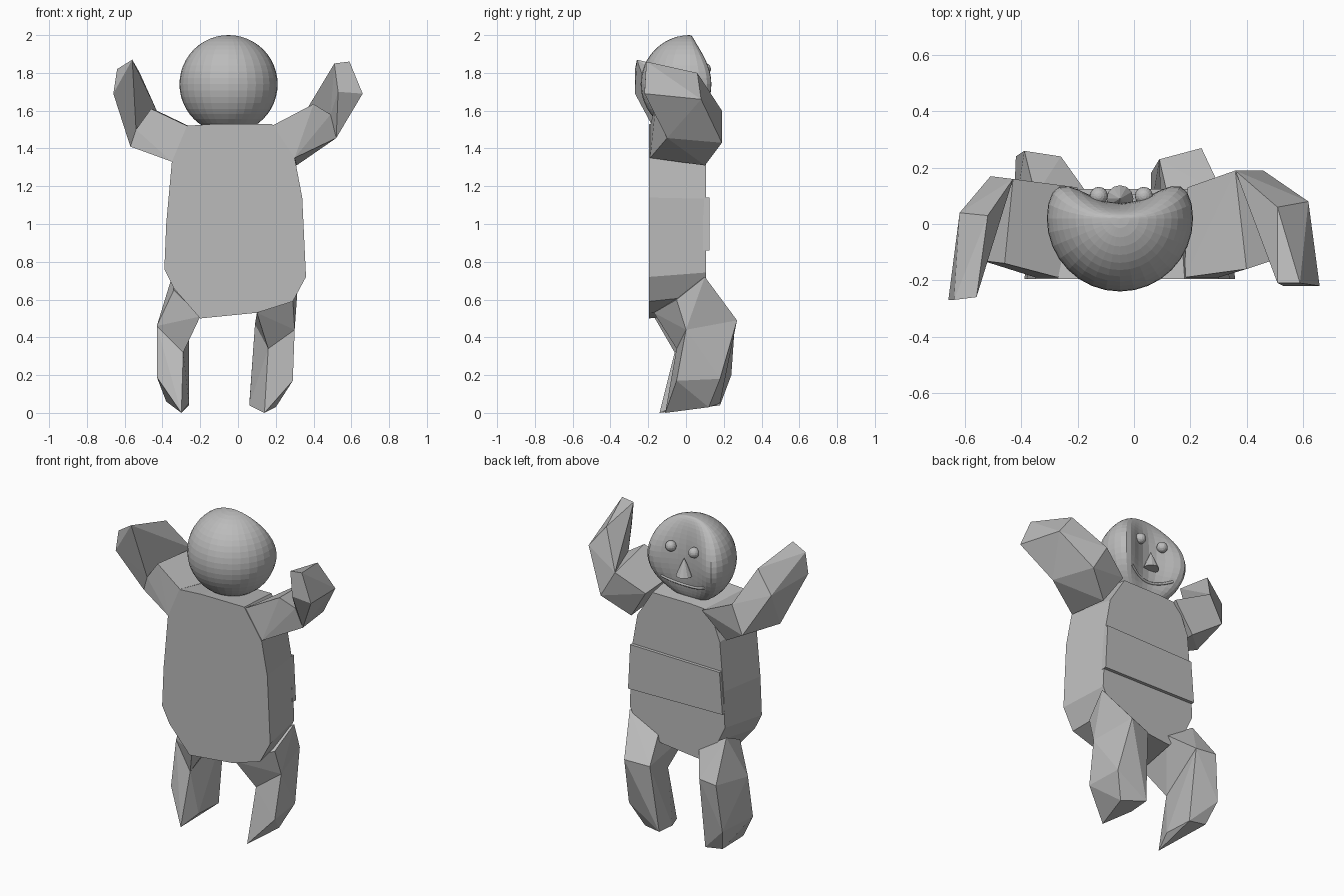
import bpy
import bmesh
from math import sqrt
from mathutils import Vector

cube = bpy.data.objects.get("Cube")
if cube:
    bpy.data.objects.remove(cube, do_unlink=True)

# One plain clay colour for the whole figure
clay = bpy.data.materials.new("clay_grey")
clay.use_nodes = True
clay.diffuse_color = (0.5, 0.5, 0.5, 1)
clay.node_tree.nodes["Principled BSDF"].inputs["Base Color"].default_value = clay.diffuse_color


def finish(name, bm):
    """Turn a bmesh into a named, coloured object."""
    bmesh.ops.recalc_face_normals(bm, faces=bm.faces[:])
    mesh = bpy.data.meshes.new(name)
    bm.to_mesh(mesh)
    bm.free()
    mesh.materials.append(clay)
    obj = bpy.data.objects.new(name, mesh)
    bpy.context.collection.objects.link(obj)
    return obj


def hull(name, *sections):
    """Faceted block wrapped around the corner points of its sections."""
    bm = bmesh.new()
    for section in sections:
        for point in section:
            bm.verts.new(point)
    result = bmesh.ops.convex_hull(bm, input=bm.verts[:])
    spare = {g for g in result["geom_interior"] + result["geom_unused"]
             if isinstance(g, bmesh.types.BMVert)}
    bmesh.ops.delete(bm, geom=list(spare), context="VERTS")
    return finish(name, bm)


def slab(name, outline, front, back, taper_x=1, taper_z=1):
    """Outline in x and z, extruded along y and narrowed towards the back."""
    bm = bmesh.new()
    face = bm.faces.new([bm.verts.new((x, front, z)) for x, z in outline])
    grown = bmesh.ops.extrude_face_region(bm, geom=[face])["geom"]
    for v in grown:
        if isinstance(v, bmesh.types.BMVert):
            v.co = (v.co.x * taper_x, back, 1.05 + (v.co.z - 1.05) * taper_z)
    return finish(name, bm)


# Torso: angular slab with cut corners
slab("torso", [
    (-0.27, 1.52), (-0.12, 1.53), (0.18, 1.53), (0.3, 1.35), (0.34, 1.14),
    (0.36, 0.72), (0.29, 0.59), (0.1, 0.53), (-0.2, 0.5), (-0.34, 0.66),
    (-0.39, 0.76), (-0.38, 1.0), (-0.35, 1.33)], -0.195, 0.105, 0.88, 0.93)

# Raised band across the back of the torso
slab("torso_band", [(-0.32, 1.13), (0.3, 1.14), (0.315, 0.86), (-0.34, 0.87)],
     0.09, 0.125)

# Left arm: shoulder and elbow sections, then the raised hand
shoulder = [(0.18, -0.19, 1.52), (0.3, -0.19, 1.35), (0.19, 0.13, 1.49), (0.31, 0.1, 1.31)]
elbow = [(0.4, -0.16, 1.635), (0.49, -0.13, 1.58), (0.52, -0.1, 1.455),
         (0.46, 0.19, 1.43), (0.36, 0.19, 1.6)]
hand = [(0.51, 0.06, 1.8), (0.62, 0.08, 1.66), (0.51, -0.21, 1.85),
        (0.59, -0.21, 1.86), (0.66, -0.22, 1.69), (0.53, -0.22, 1.7)]
hull("left_upper_arm", shoulder, elbow)
hull("left_forearm", elbow[1:], hand)

# Right arm
shoulder = [(-0.27, -0.19, 1.52), (-0.35, -0.19, 1.33), (-0.2, 0.13, 1.49), (-0.35, 0.1, 1.33)]
elbow = [(-0.46, -0.14, 1.61), (-0.54, -0.13, 1.5), (-0.57, -0.12, 1.41),
         (-0.51, 0.17, 1.43), (-0.43, 0.16, 1.6)]
hand = [(-0.62, 0.04, 1.66), (-0.52, 0.03, 1.8), (-0.56, -0.26, 1.87),
        (-0.64, -0.27, 1.82), (-0.66, -0.27, 1.69), (-0.59, -0.2, 1.64)]
hull("right_upper_arm", shoulder, elbow)
hull("right_forearm", elbow[1:], hand)

# Left leg: hip, knee and foot sections
hip = [(0.1, -0.17, 0.53), (0.29, -0.05, 0.6), (0.32, 0.1, 0.72), (0.12, 0.1, 0.62)]
knee = [(0.24, 0.27, 0.49), (0.09, 0.23, 0.47), (0.3, 0.0, 0.44), (0.16, -0.05, 0.34)]
foot = [(0.29, -0.05, 0.17), (0.27, 0.18, 0.18), (0.2, 0.12, 0.03),
        (0.14, -0.11, 0), (0.06, 0.05, 0.04), (0.06, 0.18, 0.05)]
hull("left_thigh", hip, knee)
hull("left_shin", knee, foot)

# Right leg
hip = [(-0.2, -0.17, 0.51), (-0.34, -0.05, 0.65), (-0.35, 0.1, 0.72), (-0.16, 0.1, 0.6)]
knee = [(-0.39, 0.26, 0.49), (-0.26, 0.24, 0.49), (-0.43, 0.0, 0.46), (-0.29, -0.06, 0.32)]
foot = [(-0.43, -0.05, 0.19), (-0.42, 0.24, 0.2), (-0.38, 0.18, 0.06),
        (-0.3, -0.14, 0), (-0.26, -0.02, 0.05), (-0.26, 0.18, 0.04)]
hull("right_thigh", hip, knee)
hull("right_shin", knee, foot)

# Head: ball whose face side is pressed in, with an upright hollow
center = Vector((-0.05, 0.02, 1.74))
radius = 0.26


def face_depth(x, z):
    """Depth of the pressed face for an offset from the head centre."""
    rise = sqrt(max(0, 1 - (x * x + z * z) / radius ** 2))
    hollow = 1 - (x / radius) ** 2
    return 0.27 * rise * (1 - 0.8 * hollow)


bm = bmesh.new()
bmesh.ops.create_uvsphere(bm, u_segments=32, v_segments=24, radius=radius)
for v in bm.verts:
    if v.co.y > 0:
        v.co.y = face_depth(v.co.x, v.co.z)
bmesh.ops.translate(bm, verts=bm.verts[:], vec=center)
finish("head", bm)

# Eyes: small balls resting on the face
for side, x in (("right", -0.075), ("left", 0.085)):
    bm = bmesh.new()
    bmesh.ops.create_uvsphere(bm, u_segments=16, v_segments=10, radius=0.032)
    bmesh.ops.translate(bm, verts=bm.verts[:], vec=center + Vector((x, 0.08, 0.08)))
    finish(side + "_eye", bm)

# Nose: upright cone
bm = bmesh.new()
bmesh.ops.create_cone(bm, cap_ends=True, segments=12, radius1=0.048, radius2=0, depth=0.11)
bmesh.ops.translate(bm, verts=bm.verts[:], vec=center + Vector((0, 0.07, -0.03)))
finish("nose", bm)

# Mouth: thin smile following the face
curve = bpy.data.curves.new("mouth", "CURVE")
curve.dimensions = "3D"
curve.bevel_depth = 0.008
curve.bevel_resolution = 1
curve.use_fill_caps = True
spline = curve.splines.new("POLY")
steps = 12
spline.points.add(steps)
for i, point in enumerate(spline.points):
    x = 0.15 * (2 * i / steps - 1)
    z = -0.16 + 1.8 * x * x
    point.co = (*(center + Vector((x, face_depth(x, z), z))), 1)
curve.materials.append(clay)
bpy.context.collection.objects.link(bpy.data.objects.new("mouth", curve))
